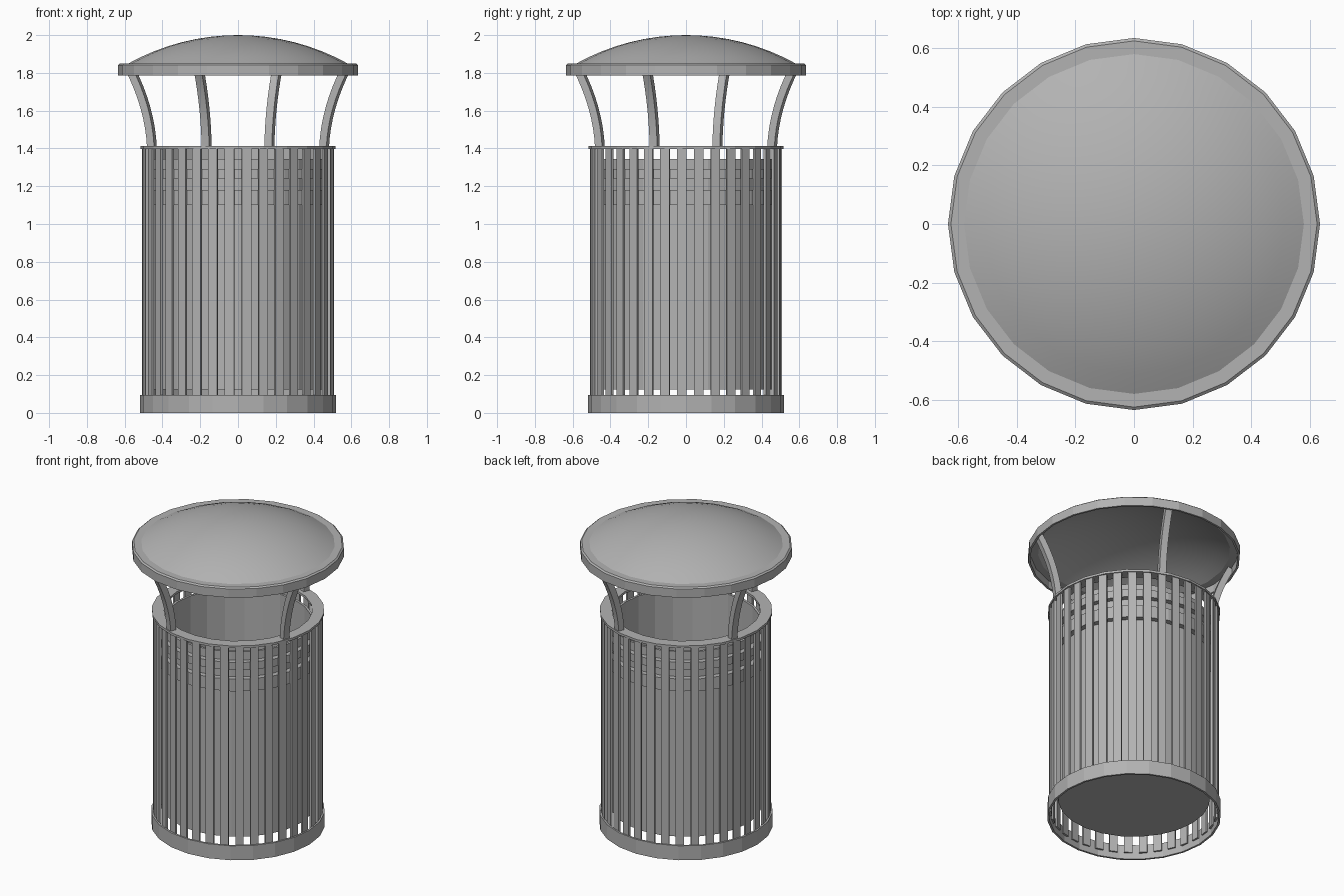
import bpy, bmesh, math
from mathutils import Matrix, Vector

cube = bpy.data.objects.get("Cube")
if cube:
    bpy.data.objects.remove(cube, do_unlink=True)

# One painted-metal colour for everything
GREY = (0.45, 0.45, 0.45, 1.0)
metal = bpy.data.materials.new("grey_metal")
metal.use_nodes = True
metal.diffuse_color = GREY
metal.node_tree.nodes["Principled BSDF"].inputs["Base Color"].default_value = GREY

SIDES = 24
SLATS = 35


def finish(name, bm, angle=None):
    bmesh.ops.remove_doubles(bm, verts=bm.verts, dist=0.0001)
    bmesh.ops.recalc_face_normals(bm, faces=bm.faces)
    mesh = bpy.data.meshes.new(name)
    bm.to_mesh(mesh)
    bm.free()
    mesh.materials.append(metal)
    obj = bpy.data.objects.new(name, mesh)
    bpy.context.collection.objects.link(obj)
    if angle:
        bpy.ops.object.select_all(action="DESELECT")
        obj.select_set(True)
        bpy.context.view_layer.objects.active = obj
        bpy.ops.object.shade_smooth_by_angle(angle=math.radians(angle))
    return obj


def lathe(name, profile, closed=True, angle=None):
    """Spin a (radius, height) profile round the z axis."""
    bm = bmesh.new()
    verts = [bm.verts.new((r, 0, z)) for r, z in profile]
    pairs = list(zip(verts, verts[1:]))
    if closed:
        pairs.append((verts[-1], verts[0]))
    edges = [bm.edges.new(p) for p in pairs]
    bmesh.ops.spin(bm, geom=verts + edges, cent=(0, 0, 0), axis=(0, 0, 1),
                   angle=math.tau, steps=SIDES, use_merge=True)
    return finish(name, bm, angle)


def ring(name, inner, outer, low, high):
    return lathe(name, [(inner, low), (outer, low), (outer, high), (inner, high)])


def cap(radius, rim_z, top_z, steps=8):
    """Arc from the centre of a shallow dome out to its edge."""
    rise = top_z - rim_z
    R = (radius ** 2 + rise ** 2) / (2 * rise)
    full = math.asin(radius / R)
    return [(R * math.sin(full * i / steps), top_z - R + R * math.cos(full * i / steps))
            for i in range(steps + 1)]


# Hollow domed lid with a turned-down rim
rim = [(0.625, 1.85), (0.635, 1.842), (0.635, 1.785), (0.622, 1.785), (0.622, 1.835)]
lathe("lid", cap(0.58, 1.85, 2.0) + rim + cap(0.575, 1.835, 1.985)[::-1],
      closed=False, angle=12)

# Body rings
ring("base_ring", 0.507, 0.52, 0.0, 0.095)
ring("top_ring", 0.445, 0.517, 1.397, 1.412)

# Open inner bin and the two hoops around it
lathe("inner_bin", [(0, 0.125), (0.455, 0.125), (0.455, 1.345), (0.44, 1.345),
                    (0.44, 0.14), (0, 0.14)], closed=False)
ring("upper_hoop", 0.45, 0.49, 1.24, 1.29)
ring("lower_hoop", 0.45, 0.49, 1.10, 1.18)

# Upright slats, one centred at the back
bm = bmesh.new()
for i in range(SLATS):
    turn = Matrix.Rotation(math.pi / 2 + math.tau * i / SLATS, 4, "Z")
    place = turn @ Matrix.Translation((0.5, 0, 0.72))
    bmesh.ops.create_cube(bm, size=1, matrix=place @ Matrix.Diagonal((0.014, 0.05, 1.36, 1)))
finish("slats", bm)

# Four legs that curve outward up to the lid
bm = bmesh.new()
STEPS = 8
for k in range(4):
    turn = Matrix.Rotation(math.radians(-20 + 90 * k), 3, "Z")
    previous = None
    for i in range(STEPS + 1):
        t = i / STEPS
        radius, z = 0.485 + 0.02 * t + 0.105 * t * t, 1.405 + 0.42 * t
        slope = Vector((0.02 + 0.21 * t, 0, 0.42)).normalized()
        out = Vector((slope.z, 0, -slope.x)) * 0.02
        side = Vector((0, 0.021, 0))
        mid = Vector((radius, 0, z))
        loop = [bm.verts.new(turn @ (mid + a * out + b * side))
                for a, b in ((-1, -1), (1, -1), (1, 1), (-1, 1))]
        if previous:
            for j in range(4):
                n = (j + 1) % 4
                bm.faces.new((previous[j], previous[n], loop[n], loop[j]))
        else:
            bm.faces.new(loop)
        previous = loop
    bm.faces.new(previous)
finish("legs", bm, angle=30)
